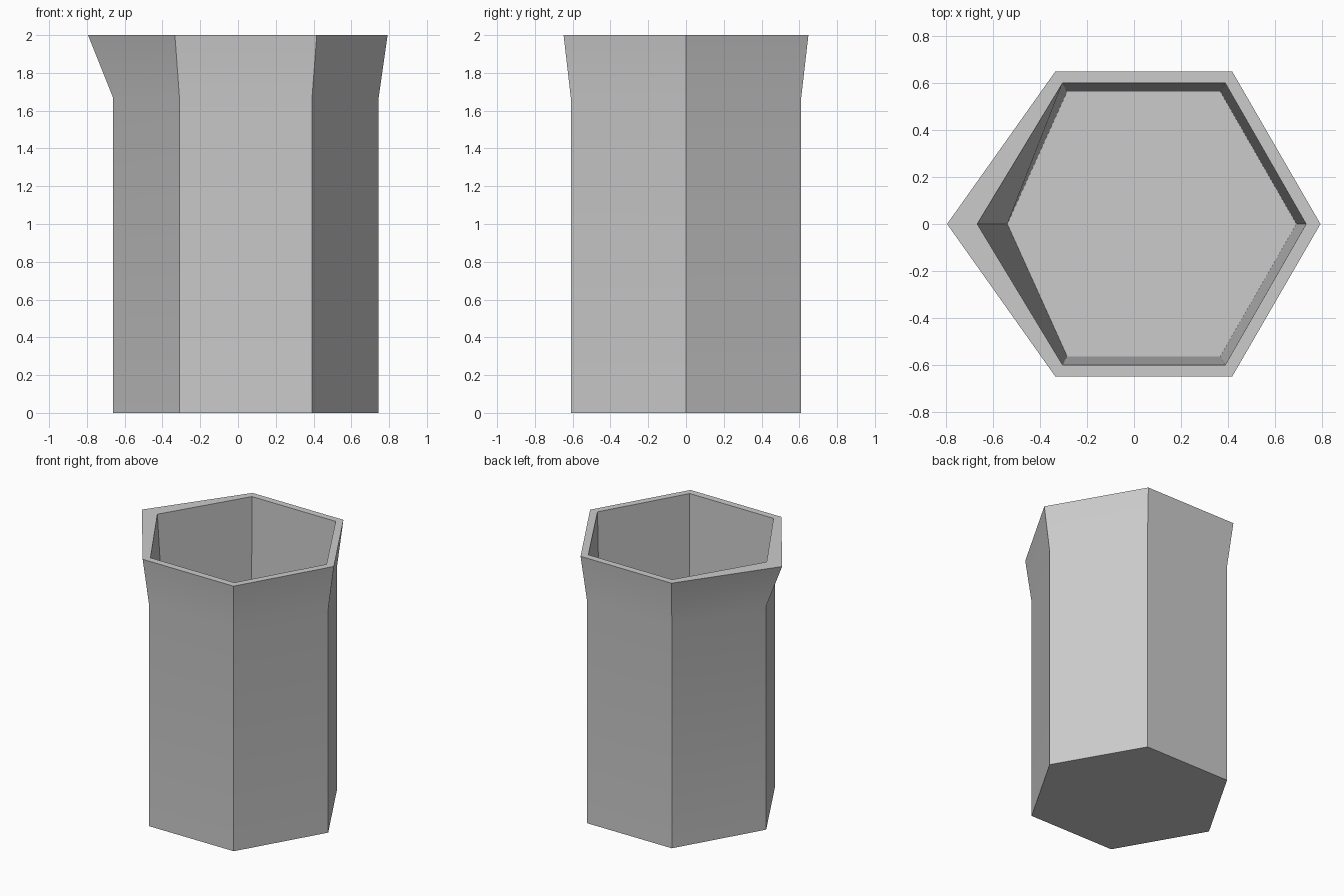
import bpy, bmesh, math

if "Cube" in bpy.data.objects:
    bpy.data.objects.remove(bpy.data.objects["Cube"])


def hex_ring(bm, z, right, front_right, front_left, left, half_depth):
    """Six-sided ring, mirrored across y = 0, counter-clockwise from above."""
    pts = [(right, 0), (front_right, half_depth), (front_left, half_depth),
           (left, 0), (front_left, -half_depth), (front_right, -half_depth)]
    return [bm.verts.new((x, y, z)) for x, y in pts]


bm = bmesh.new()
# Sections from the outer base, up over the lip, and down to the inner floor
sections = [
    (0.00, 0.745, 0.392, -0.310, -0.662, 0.610),   # outer base
    (1.67, 0.745, 0.392, -0.310, -0.662, 0.610),   # start of flare
    (2.00, 0.792, 0.417, -0.334, -0.794, 0.648),   # outer lip and spout
    (2.00, 0.731, 0.388, -0.304, -0.666, 0.598),   # inner lip
    (0.06, 0.690, 0.367, -0.284, -0.538, 0.562),   # inner floor
]
rings = [hex_ring(bm, *s) for s in sections]

# Walls between neighbouring rings
for lower, upper in zip(rings, rings[1:]):
    for i in range(6):
        j = (i + 1) % 6
        bm.faces.new((lower[i], lower[j], upper[j], upper[i]))

# Underside and inner floor
bm.faces.new(rings[0][::-1])
bm.faces.new(rings[-1])
bmesh.ops.recalc_face_normals(bm, faces=bm.faces)

mesh = bpy.data.meshes.new("beaker")
bm.to_mesh(mesh)
bm.free()
beaker = bpy.data.objects.new("beaker", mesh)
bpy.context.collection.objects.link(beaker)

# Soft flare, crisp corners
bpy.context.view_layer.objects.active = beaker
beaker.select_set(True)
bpy.ops.object.shade_smooth_by_angle(angle=math.radians(30))
